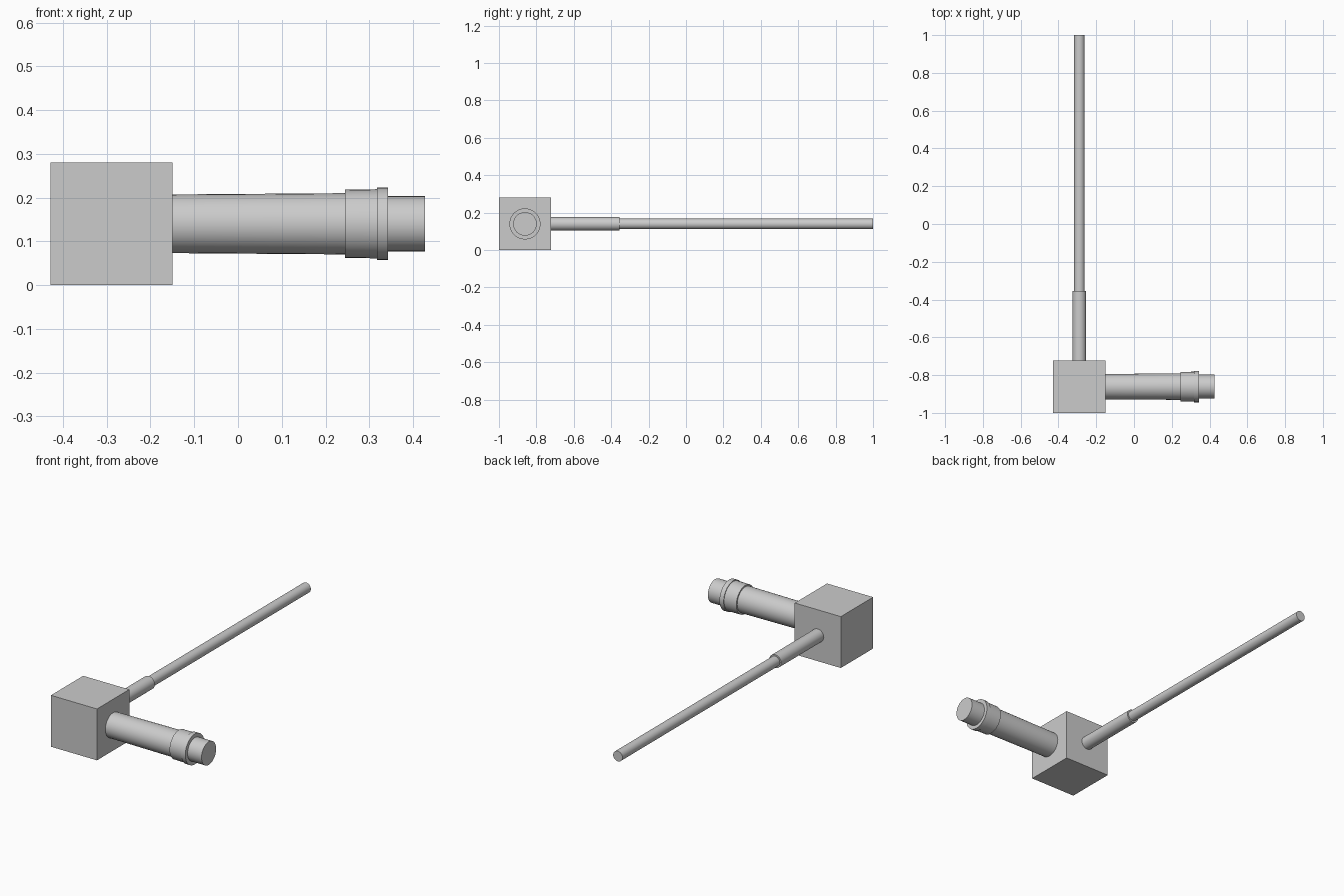
import bpy, bmesh, math
from mathutils import Matrix, Vector

cube = bpy.data.objects.get("Cube")
if cube:
    bpy.data.objects.remove(cube, do_unlink=True)

grey = bpy.data.materials.new("plain grey")
grey.use_nodes = True
grey.diffuse_color = (0.6, 0.6, 0.6, 1)
grey.node_tree.nodes["Principled BSDF"].inputs["Base Color"].default_value = (0.6, 0.6, 0.6, 1)

HUB = Vector((-0.289, -0.861, 0.14))
HALF = 0.139


def finish(name, bm, smooth):
    mesh = bpy.data.meshes.new(name)
    bmesh.ops.recalc_face_normals(bm, faces=bm.faces)
    bm.to_mesh(mesh)
    bm.free()
    mesh.materials.append(grey)
    ob = bpy.data.objects.new(name, mesh)
    bpy.context.collection.objects.link(ob)
    if smooth:
        bpy.ops.object.select_all(action='DESELECT')
        ob.select_set(True)
        bpy.context.view_layer.objects.active = ob
        bpy.ops.object.shade_smooth_by_angle(angle=math.radians(35))
    return ob


def rod(name, axis, start, end, r1, r2):
    """Capped round bar along x or y through the hub centre."""
    bm = bmesh.new()
    bmesh.ops.create_cone(bm, cap_ends=True, segments=32, radius1=r1, radius2=r2, depth=end - start)
    direction = Vector((1, 0, 0)) if axis == "x" else Vector((0, 1, 0))
    centre = HUB.copy()
    centre["xyz".index(axis)] = (start + end) / 2
    turn = direction.to_track_quat('Z', 'Y').to_matrix().to_4x4()
    bm.transform(Matrix.Translation(centre) @ turn)
    return finish(name, bm, True)


# Square hub block
bm = bmesh.new()
bmesh.ops.create_cube(bm, size=2 * HALF, matrix=Matrix.Translation(HUB))
bmesh.ops.scale(bm, vec=(1, 1, 0.14 / HALF), verts=bm.verts, space=Matrix.Translation(-HUB))
finish("hub_block", bm, False)

# Side barrel with collar, rim and tip
rod("barrel", "x", -0.16, 0.245, 0.067, 0.070)
rod("barrel_collar", "x", 0.245, 0.318, 0.078, 0.079)
rod("barrel_rim", "x", 0.318, 0.343, 0.083, 0.083)
rod("barrel_tip", "x", 0.343, 0.427, 0.063, 0.063)

# Long rear shaft and its sleeve
rod("shaft_sleeve", "y", -0.73, -0.355, 0.036, 0.036)
rod("shaft", "y", -0.355, 1.0, 0.028, 0.028)
